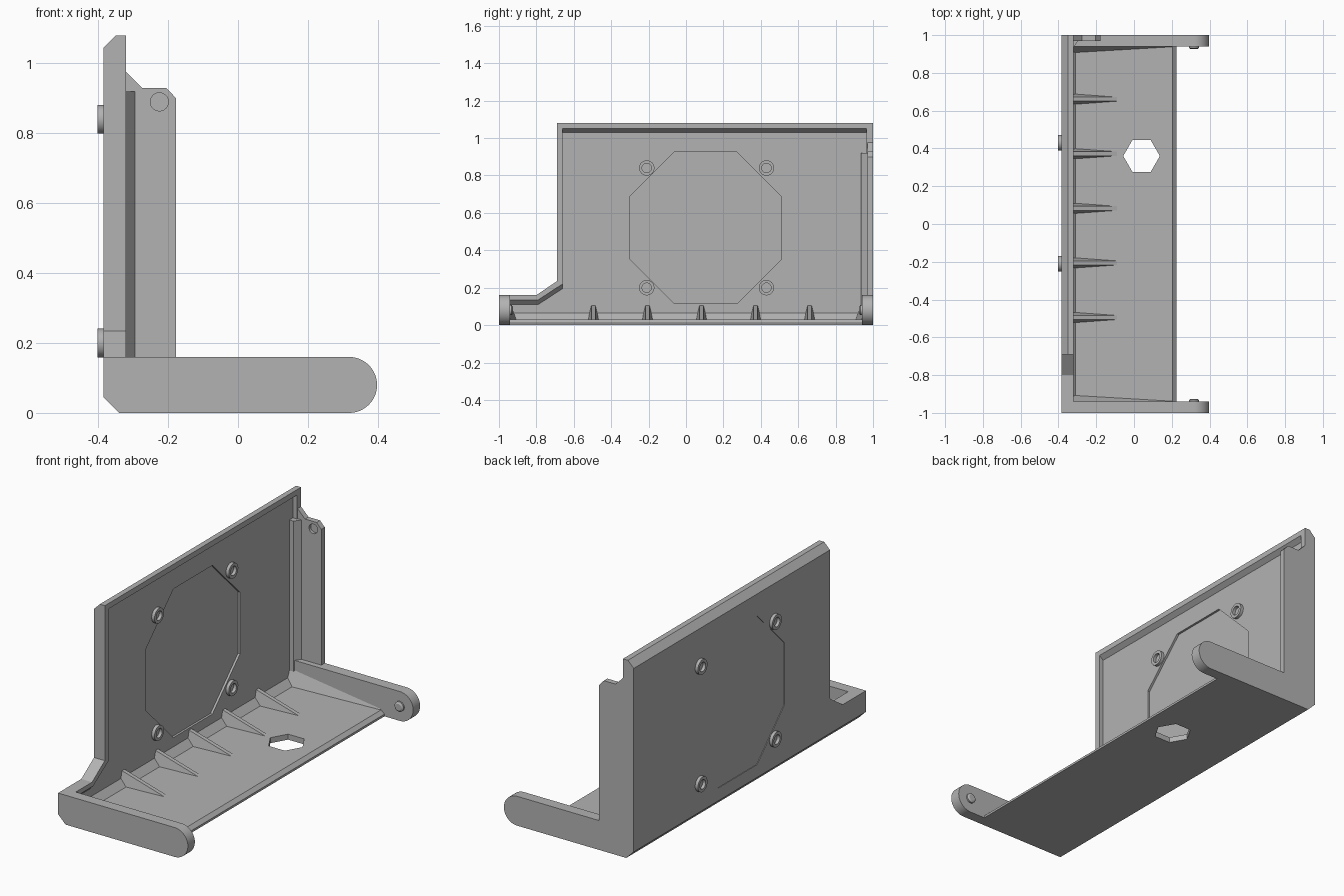
import bpy, bmesh, math

cube = bpy.data.objects.get("Cube")
if cube:
    bpy.data.objects.remove(cube, do_unlink=True)

GREY = (0.45, 0.45, 0.45, 1)
grey = bpy.data.materials.new("plain_grey")
grey.use_nodes = True
grey.diffuse_color = GREY
grey.node_tree.nodes["Principled BSDF"].inputs["Base Color"].default_value = GREY


def loft(name, sections):
    """Skin matching closed sections and cap both ends."""
    bm = bmesh.new()
    rings = [[bm.verts.new(p) for p in s] for s in sections]
    n = len(rings[0])
    for a, b in zip(rings, rings[1:]):
        for i in range(n):
            j = (i + 1) % n
            bm.faces.new((a[i], a[j], b[j], b[i]))
    bm.faces.new(rings[0])
    bm.faces.new(rings[-1])
    bmesh.ops.recalc_face_normals(bm, faces=bm.faces)
    mesh = bpy.data.meshes.new(name)
    bm.to_mesh(mesh)
    bm.free()
    obj = bpy.data.objects.new(name, mesh)
    bpy.context.collection.objects.link(obj)
    mesh.materials.append(grey)
    return obj


def along_x(name, pts, x0, x1):
    return loft(name, [[(x, y, z) for y, z in pts] for x in (x0, x1)])


def along_y(name, pts, y0, y1):
    return loft(name, [[(x, y, z) for x, z in pts] for y in (y0, y1)])


def along_z(name, pts, z0, z1):
    return loft(name, [[(x, y, z) for x, y in pts] for z in (z0, z1)])


def ngon(u, v, r, n, turn=0.0):
    return [(u + r * math.cos(turn + math.tau * i / n),
             v + r * math.sin(turn + math.tau * i / n)) for i in range(n)]


def activate(obj):
    bpy.ops.object.select_all(action='DESELECT')
    obj.select_set(True)
    bpy.context.view_layer.objects.active = obj


def cut(obj, cutter):
    cutter.hide_render = True
    mod = obj.modifiers.new("cut", 'BOOLEAN')
    mod.operation = 'DIFFERENCE'
    mod.solver = 'EXACT'
    mod.object = cutter
    activate(obj)
    bpy.ops.object.modifier_apply(modifier=mod.name)
    bpy.data.objects.remove(cutter, do_unlink=True)


def smooth(obj):
    activate(obj)
    bpy.ops.object.shade_smooth_by_angle(angle=math.radians(30))


BACK, INNER, RIM = -0.385, -0.345, -0.32
FLOOR = 0.03


# Back panel: stepped outline with a bevelled top edge
def panel_section(x, top):
    outline = [(-1, 0.05), (-1, 0.16), (-0.8, 0.16), (-0.69, 0.235),
               (-0.69, top), (1, top), (1, 0.05)]
    return [(x, y, z) for y, z in outline]


panel = loft("back_panel", [panel_section(BACK, 1.045),
                            panel_section(-0.35, 1.08),
                            panel_section(RIM, 1.08)])


# Shallow pocket that leaves the rim standing
def pocket_section(x, d):
    outline = [(-0.94, 0.065 - d), (-0.94, 0.11 + d), (-0.79, 0.11 + d),
               (-0.66, 0.195 + d), (-0.66, 1.03 + d * 0.8),
               (0.965, 1.03 + d * 0.8), (0.965, 0.065 - d)]
    return [(x, y, z) for y, z in outline]


cut(panel, loft("pocket_cutter", [pocket_section(INNER, 0),
                                  pocket_section(-0.31, 0.035)]))

# Octagonal recess, deeper on the inside than on the back
octagon = ngon(0.105, 0.52, 0.405 / math.cos(math.pi / 8), 8, math.pi / 8)
cut(panel, along_x("octagon_cutter", octagon, INNER - 0.012, -0.3))
cut(panel, along_x("octagon_back_cutter", octagon, -0.45, BACK + 0.003))

# Floor with bevelled edges and a fillet up to the back panel
floor = along_y("floor", [(BACK, 0.065), (BACK, 0.045), (-0.34, 0),
                          (0.225, 0), (0.225, 0.012), (0.205, FLOOR),
                          (-0.31, FLOOR), (INNER, 0.065)], -0.97, 0.97)
cut(floor, along_z("hexagon_cutter", ngon(0.04, 0.36, 0.097, 6), -0.1, 0.2))

# Side arms with round ends, pivot pegs and tapered fillets
nose = [(0.318 + 0.08 * math.sin(a), 0.08 - 0.08 * math.cos(a))
        for a in [math.pi * i / 24 for i in range(25)]]
arm_profile = [(BACK, 0.16), (BACK, 0.045), (-0.34, 0)] + nose
for side, label in ((1, "rear"), (-1, "front")):
    arm = along_y(label + "_arm", arm_profile, side * 0.94, side)
    smooth(arm)
    peg = loft(label + "_pivot_peg",
               [[(x, side * y, z) for x, z in ngon(0.318, 0.08, r, 24)]
                for y, r in ((0.95, 0.027), (0.932, 0.027), (0.926, 0.018))])
    smooth(peg)
    loft(label + "_arm_fillet",
         [[(x, side * 0.945, 0.02), (x, side * (0.94 - w), FLOOR - 0.002),
           (x, side * 0.94, h)]
          for x, w, h in ((INNER, 0.035, 0.11), (0.2, 0.003, 0.035))])

# Upright flange with a blind hole
flange = along_y("upright_flange",
                 [(-0.33, 0.1), (-0.33, 0.985), (RIM, 0.975), (-0.275, 0.93),
                  (-0.205, 0.93), (-0.177, 0.9), (-0.177, 0.1)], 0.97, 1)
cut(flange, along_y("flange_hole_cutter",
                    ngon(-0.225, 0.89, 0.026, 24), 0.9, 0.985))
smooth(flange)
along_z("flange_fillet", [(INNER - 0.005, 0.98), (INNER - 0.005, 0.935),
                          (RIM, 0.935), (-0.295, 0.97), (-0.295, 0.98)],
        0.1, 0.92)

# Tapered ribs between floor and back panel
for i in range(5):
    y = -0.495 + 0.289 * i
    loft("rib_%d" % (i + 1),
         [[(x, y - w, FLOOR - 0.005), (x, y - 0.011, h),
           (x, y + 0.011, h), (x, y + w, FLOOR - 0.005)]
          for x, w, h in ((INNER - 0.005, 0.031, 0.105),
                          (-0.09, 0.012, FLOOR))])

# Ring bosses on both faces of the back panel
for y in (-0.21, 0.43):
    for z in (0.2, 0.84):
        for x0, x1, label in ((-0.402, BACK + 0.008, "outer_boss"),
                              (INNER - 0.008, INNER + 0.017, "inner_boss")):
            boss = along_x(label, ngon(y, z, 0.041, 32), x0, x1)
            cut(boss, along_x("boss_cutter", ngon(y, z, 0.025, 32),
                              x0 - 0.05, x1 + 0.05))
            smooth(boss)
